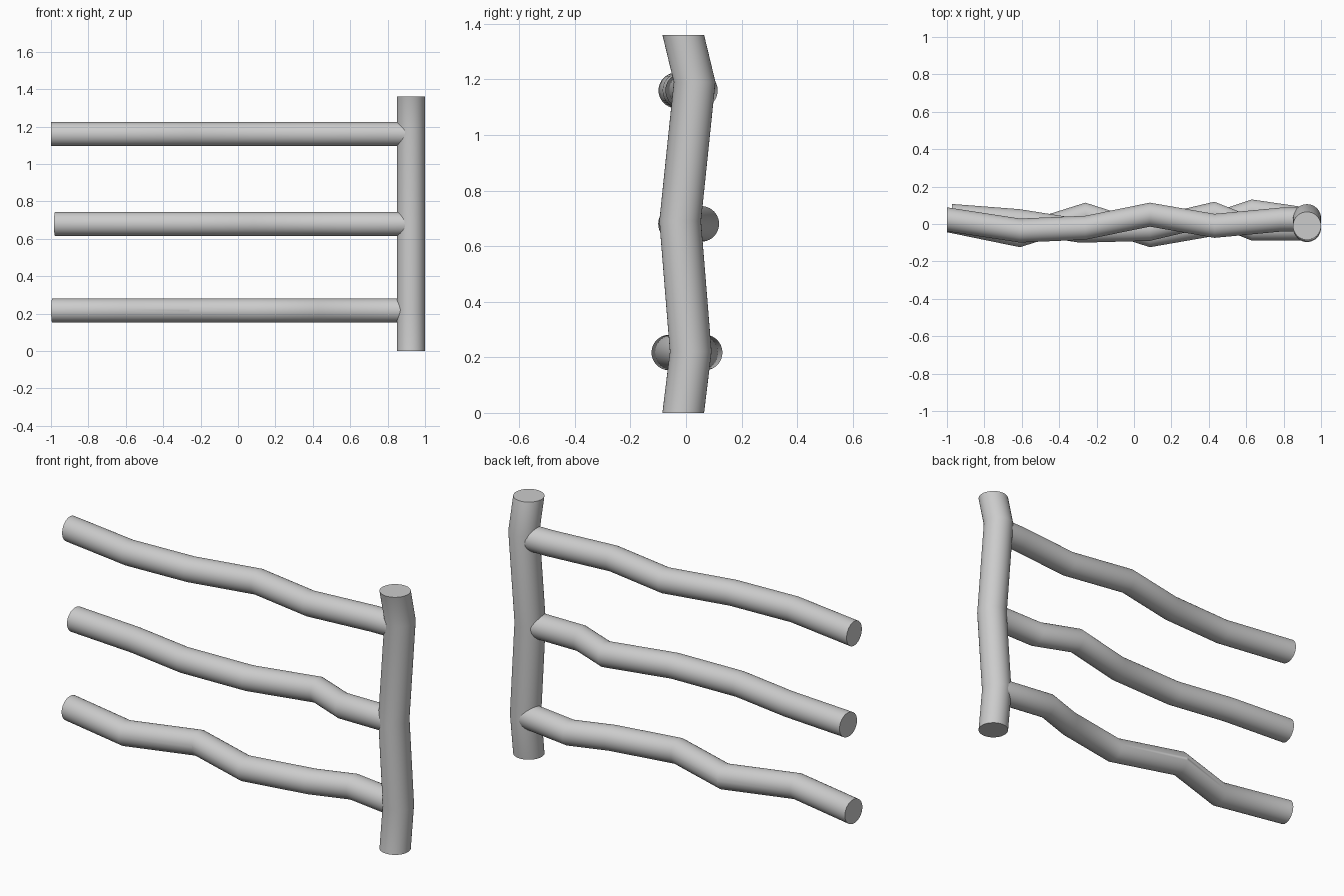
import bpy, bmesh, math
from mathutils import Vector

SIDES = 40

cube = bpy.data.objects.get("Cube")
if cube:
    bpy.data.objects.remove(cube, do_unlink=True)


def crooked_pole(name, points, radius, upright=False, end_tilt=0.0):
    """Loft a round log through the points; rings stay square to its main axis."""
    bm = bmesh.new()
    rings = []
    for i, p in enumerate(points):
        tilt = end_tilt if i == 0 else 0.0
        ring = []
        for k in range(SIDES):
            a = math.tau * k / SIDES
            u, v = radius * math.cos(a), radius * math.sin(a)
            offset = Vector((v, u, 0)) if upright else Vector((tilt * u, u, v))
            ring.append(bm.verts.new(Vector(p) + offset))
        rings.append(ring)
    for lower, upper in zip(rings, rings[1:]):
        for k in range(SIDES):
            n = (k + 1) % SIDES
            bm.faces.new((lower[k], lower[n], upper[n], upper[k]))
    bm.faces.new(rings[0])
    bm.faces.new(rings[-1])
    bmesh.ops.recalc_face_normals(bm, faces=bm.faces)
    mesh = bpy.data.meshes.new(name)
    bm.to_mesh(mesh)
    bm.free()
    obj = bpy.data.objects.new(name, mesh)
    bpy.context.collection.objects.link(obj)
    bpy.ops.object.select_all(action='DESELECT')
    obj.select_set(True)
    bpy.context.view_layer.objects.active = obj
    bpy.ops.object.shade_smooth_by_angle(angle=math.radians(35))
    return obj


# Upright post: (height, sideways bend)
POST_X = 0.925
post_bends = [(0, -0.01), (0.22, 0.017), (0.69, -0.021), (1.19, 0.031), (1.36, -0.01)]
crooked_pole("post", [(POST_X, y, z) for z, y in post_bends], 0.075, upright=True)

# Crooked rails: height, tilt of the free end, bends as (x, y)
rails = {
    "top_rail": (1.16, 0.0, [(-1, 0.025), (-0.61, -0.035), (-0.26, -0.02),
                             (0.085, 0.05), (0.43, -0.01), (0.78, 0.023), (POST_X, 0.025)]),
    "middle_rail": (0.68, 0.1, [(-0.978, 0.043), (-0.61, 0.015), (-0.29, -0.036),
                                (0.085, -0.026), (0.43, 0.055), (0.63, -0.025), (POST_X, -0.024)]),
    "bottom_rail": (0.217, 0.1, [(-0.993, 0.02), (-0.61, -0.06), (-0.26, 0.05),
                                 (0.085, -0.06), (0.43, 0.0), (0.63, 0.067), (POST_X, 0.024)]),
}
for name, (height, tilt, bends) in rails.items():
    crooked_pole(name, [(x, y, height) for x, y in bends], 0.064, end_tilt=tilt)
